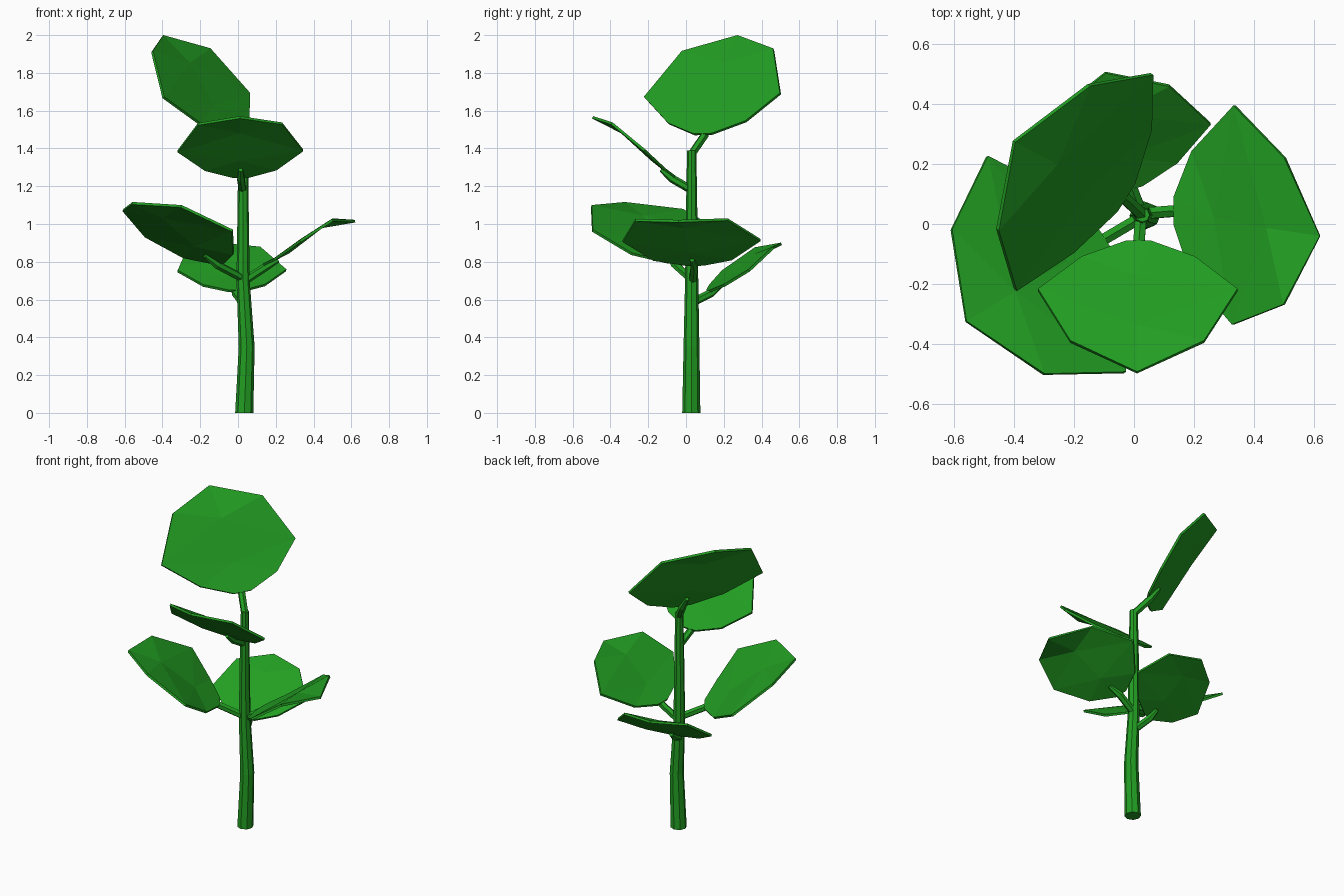
import bpy, bmesh, math
from mathutils import Vector

if "Cube" in bpy.data.objects:
    bpy.data.objects.remove(bpy.data.objects["Cube"])

green = bpy.data.materials.new("leaf_green")
green.diffuse_color = (0.016, 0.34, 0.016, 1)
green.use_nodes = True
green.node_tree.nodes["Principled BSDF"].inputs["Base Color"].default_value = green.diffuse_color


def finish(bm, name):
    bmesh.ops.recalc_face_normals(bm, faces=bm.faces)
    me = bpy.data.meshes.new(name)
    bm.to_mesh(me)
    bm.free()
    ob = bpy.data.objects.new(name, me)
    me.materials.append(green)
    bpy.context.collection.objects.link(ob)
    return ob


# Faceted tube along points with a radius at each one
def tube(name, pts, radii, sides):
    bm = bmesh.new()
    pts = [Vector(p) for p in pts]
    rot = (pts[-1] - pts[0]).to_track_quat('Z', 'Y')
    rings = []
    for p, r in zip(pts, radii):
        angles = [2 * math.pi * (i + 0.5) / sides for i in range(sides)]
        rings.append([bm.verts.new(p + rot @ Vector((r * math.cos(a), r * math.sin(a), 0)))
                      for a in angles])
    for a, b in zip(rings, rings[1:]):
        for i in range(sides):
            j = (i + 1) % sides
            bm.faces.new((a[i], a[j], b[j], b[i]))
    bm.faces.new(rings[0][::-1])
    bm.faces.new(rings[-1])
    return finish(bm, name)


# Nine-sided curved leaf spanned by its base, tip and two widest corners;
# returns the points under the leaf that its stalk runs through
def leaf(name, base, tip, right, left, arch):
    base, tip, right, left = map(Vector, (base, tip, right, left))
    d, half = tip - base, (right - left) / 2
    n = half.cross(d).normalized()
    if n.z < 0:
        n = -n
    n *= d.length

    def at(u, v, lift=0):
        return base + d * u + half * v + n * lift

    coords = [at(0, .13), at(.12, .57), right, at(.807, .67, arch), tip,
              at(.807, -.67, arch), left, at(.12, -.57), at(0, -.13),
              at(.28, 0, .005), at(.68, 0, arch * .85)]
    bm = bmesh.new()
    v = [bm.verts.new(c) for c in coords]
    for f in [(0, 1, 9), (1, 2, 9), (2, 10, 9), (2, 3, 10), (3, 4, 10), (4, 5, 10),
              (5, 6, 10), (6, 9, 10), (6, 7, 9), (7, 8, 9), (8, 0, 9)]:
        bm.faces.new([v[i] for i in f])
    ob = finish(bm, name)
    mod = ob.modifiers.new("thickness", 'SOLIDIFY')
    mod.thickness = 0.014
    mod.offset = 0
    n.normalize()
    return at(.01, 0) - n * .016, at(.15, 0) - n * .012


# Main stem, slightly bent
tube("stem",
     [(.033, .028, 0), (.046, .029, .35), (.027, .03, .7), (.027, .03, 1.2), (.028, .03, 1.39)],
     [.048, .042, .035, .028, .024], 8)

# Leaves: base, tip, widest right corner, widest left corner, arch, then stalk start
leaves = {
    "top": ((-.03, .09, 1.475), (-.40, .275, 1.995), (.06, .50, 1.69), (-.395, -.22, 1.67),
            .06, (.028, .03, 1.37)),
    "front": ((.015, -.06, 1.25), (.01, -.495, 1.565), (.345, -.22, 1.39), (-.32, -.22, 1.385),
              .06, (.024, .03, 1.18)),
    "left": ((-.10, -.05, .795), (-.56, -.325, 1.11), (-.03, -.495, .965), (-.49, .225, .935),
             .065, (.02, .02, .715)),
    "right": ((.135, .045, .785), (.62, -.04, 1.015), (.335, .395, .915), (.33, -.335, .91),
              .105, (.035, .035, .7)),
    "back": ((-.01, .12, .645), (-.095, .505, .895), (.255, .335, .755), (-.32, .195, .75),
             .065, (.025, .035, .585)),
}
for key, (base, tip, right, left, arch, start) in leaves.items():
    mid, end = leaf(key + "_leaf", base, tip, right, left, arch)
    # Stalk tapering into the underside of the leaf
    tube(key + "_stalk", [start, mid, end], [.022, .022, .012], 6)
